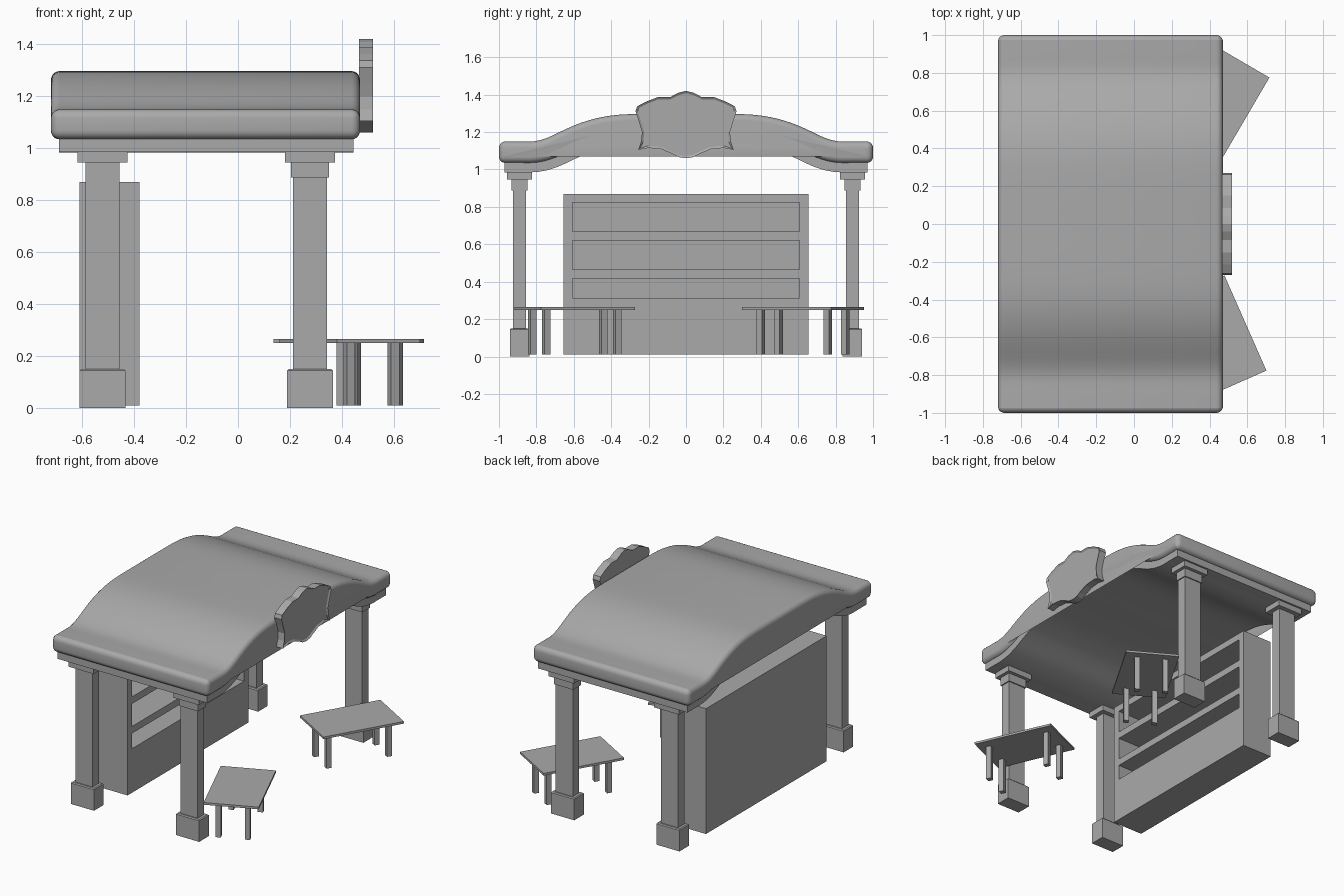
import bpy, bmesh, math
from mathutils import Vector, Matrix

if "Cube" in bpy.data.objects:
    bpy.data.objects.remove(bpy.data.objects["Cube"])

grey = bpy.data.materials.new("plain_grey")
grey.diffuse_color = (0.4, 0.4, 0.4, 1)
grey.use_nodes = True
grey.node_tree.nodes["Principled BSDF"].inputs["Base Color"].default_value = grey.diffuse_color


def finish(name, bm, smooth=False):
    bmesh.ops.recalc_face_normals(bm, faces=bm.faces)
    me = bpy.data.meshes.new(name)
    bm.to_mesh(me)
    bm.free()
    me.materials.append(grey)
    ob = bpy.data.objects.new(name, me)
    bpy.context.collection.objects.link(ob)
    if smooth:
        bpy.ops.object.select_all(action='DESELECT')
        bpy.context.view_layer.objects.active = ob
        ob.select_set(True)
        bpy.ops.object.shade_smooth_by_angle(angle=math.radians(35))
    return ob


def add_box(bm, x, y, z, mat=Matrix()):
    """Box from (min, max) ranges on each axis."""
    size = Matrix.Diagonal((x[1] - x[0], y[1] - y[0], z[1] - z[0], 1))
    mid = Matrix.Translation((sum(x) / 2, sum(y) / 2, sum(z) / 2))
    return bmesh.ops.create_cube(bm, size=1, matrix=mat @ mid @ size)


def prism(points, x0, x1):
    """Extrude a (y, z) outline along x; returns bmesh and the x1 face."""
    bm = bmesh.new()
    a = [bm.verts.new((x0, y, z)) for y, z in points]
    b = [bm.verts.new((x1, y, z)) for y, z in points]
    n = len(points)
    for i in range(n):
        j = (i + 1) % n
        bm.faces.new((a[i], a[j], b[j], b[i]))
    bm.faces.new(a[::-1])
    return bm, bm.faces.new(b)


# Roof curve: flat eaves rising to a broad arch
half = [(-1, 1.15), (-.9, 1.15), (-.81, 1.151), (-.738, 1.171), (-.647, 1.214),
        (-.56, 1.25), (-.46, 1.278), (-.353, 1.293), (-.22, 1.297), (0, 1.297)]
ctrl = [Vector(p) for p in half + [(-y, z) for y, z in half[-2::-1]]]
curve = []
for i in range(len(ctrl) - 1):
    p0, p1, p2 = ctrl[max(i - 1, 0)], ctrl[i], ctrl[i + 1]
    p3 = ctrl[min(i + 2, len(ctrl) - 1)]
    for k in range(3):
        t = k / 3
        curve.append(.5 * (2 * p1 + (p2 - p0) * t + (2 * p0 - 5 * p1 + 4 * p2 - p3) * t * t
                           + (3 * p1 - p0 - 3 * p2 + p3) * t ** 3))
curve.append(ctrl[-1])


def offset(d, end):
    out = []
    for i, p in enumerate(curve):
        t = (curve[min(i + 1, len(curve) - 1)] - curve[max(i - 1, 0)]).normalized()
        q = p + Vector((t.y, -t.x)) * d
        out.append((q.x * end if abs(q.x) > .9 else q.x, q.y))
    return out


def slab(name, top, bottom, end, x0, x1, bevel):
    bm, _ = prism(offset(top, end) + offset(bottom, end)[::-1], x0, x1)
    if bevel:
        bm.normal_update()
        edges = [e for e in bm.edges if e.calc_face_angle(0) > math.radians(50)]
        bmesh.ops.bevel(bm, geom=edges, offset=bevel, segments=5, profile=.5, affect='EDGES')
    return finish(name, bm, True)


slab("roof", 0, .115, 1, -.72, .47, .034)
slab("roof_trim", .105, .165, .97, -.69, .445, 0)

# Columns: base block, shaft and stepped capital
for sy, side in ((-1, "left"), (1, "right")):
    for cx, row in ((.277, "front"), (-.522, "back")):
        bm = bmesh.new()
        cy = sy * .89

        def block(w, d, z0, z1):
            return add_box(bm, (cx - w, cx + w), (cy - d, cy + d), (z0, z1))

        base = block(.088, .052, 0, .15)
        rim = {e for v in base["verts"] for e in v.link_edges
               if all(q.co.z > .1 for q in e.verts)}
        bmesh.ops.bevel(bm, geom=list(rim), offset=.006, segments=1, affect='EDGES')
        block(.065, .035, .14, .95)
        if row == "front":
            block(.073, .043, .888, .946)
        block(.096, .067, .946, .99)
        finish(f"{row}_{side}_column", bm)

# Shelf unit: closed case with three recessed bays
bm = bmesh.new()
bays = [(.312, .417), (.465, .62), (.668, .823)]
X = (-.58, -.38)
add_box(bm, (-.61, -.58), (-.655, .655), (.01, .87))
for y in ((-.655, -.607), (.607, .655)):
    add_box(bm, X, y, (.01, .87))
levels = [.01] + [z for bay in bays for z in bay] + [.87]
for z0, z1 in zip(levels[::2], levels[1::2]):
    add_box(bm, X, (-.607, .607), (z0, z1))
finish("shelf_unit", bm)

# Two angled tables
for name, cx, cy, ang in (("left_table", .43, -.595, 113.8), ("right_table", .427, .626, 59.7)):
    bm = bmesh.new()
    m = Matrix.Translation((cx, cy, 0)) @ Matrix.Rotation(math.radians(ang), 4, 'Z')
    add_box(bm, (-.275, .275), (-.175, .175), (.25, .265), m)
    for lx in (-.207, .207):
        for ly in (-.093, .093):
            add_box(bm, (lx - .017, lx + .017), (ly - .017, ly + .017), (.01, .25), m)
    finish(name, bm)

# Scalloped sign board with a rim
side = [(0, 1.42), (.04, 1.41), (.085, 1.387), (.15, 1.387), (.215, 1.362), (.262, 1.337),
        (.27, 1.31), (.25, 1.25), (.235, 1.2), (.24, 1.15), (.255, 1.105), (.2, 1.115),
        (.13, 1.108), (.07, 1.082), (.04, 1.066), (0, 1.06)]
bm, face = prism(side + [(-y, z) for y, z in side[-2:0:-1]], .465, .52)
bm.normal_update()
bmesh.ops.recalc_face_normals(bm, faces=bm.faces)
bmesh.ops.inset_region(bm, faces=[face], thickness=.012, depth=-.008)
finish("sign_board", bm)
